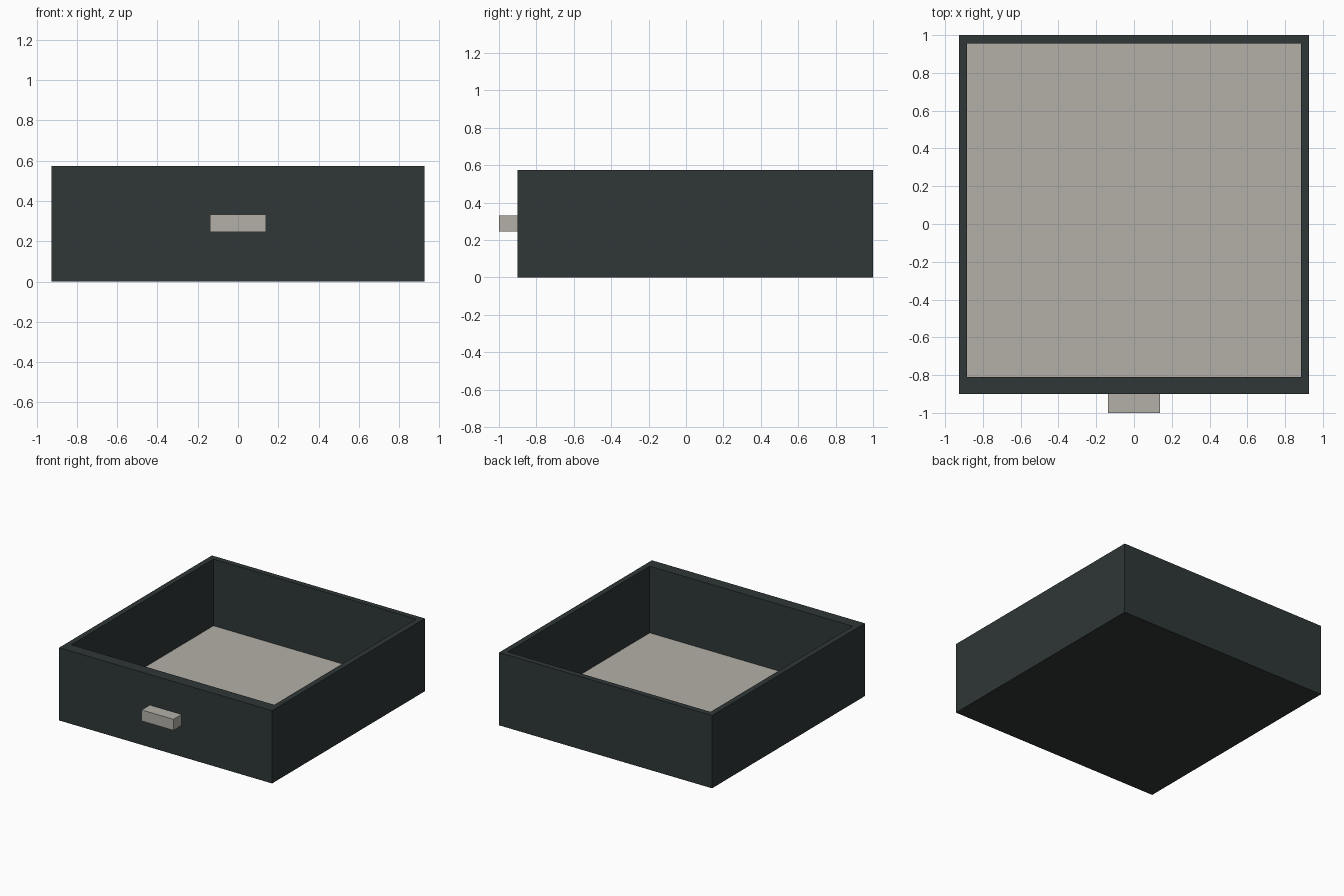
import bpy, bmesh

if "Cube" in bpy.data.objects:
    bpy.data.objects.remove(bpy.data.objects["Cube"])


def material(name, rgb):
    m = bpy.data.materials.new(name)
    m.diffuse_color = (*rgb, 1)
    m.use_nodes = True
    m.node_tree.nodes["Principled BSDF"].inputs["Base Color"].default_value = m.diffuse_color
    return m


dark = material("dark slate", (0.028, 0.038, 0.037))
beige = material("warm grey", (0.45, 0.435, 0.39))


def box(name, x, y, z, mat):
    """Box from (min, max) ranges on each axis."""
    bm = bmesh.new()
    bmesh.ops.create_cube(bm, size=1)
    for v in bm.verts:
        v.co = [r[0] if c < 0 else r[1] for c, r in zip(v.co, (x, y, z))]
    me = bpy.data.meshes.new(name)
    bm.to_mesh(me)
    bm.free()
    me.materials.append(mat)
    ob = bpy.data.objects.new(name, me)
    bpy.context.collection.objects.link(ob)
    return ob


W, H = 0.927, 0.573            # half width, height
IN_X, IN_Y = 0.883, (-0.81, 0.956)  # inner cavity
FLOOR = 0.048

# Drawer tray: solid block whose top is inset and pushed down to the floor
tray = box("drawer_tray", (-W, W), (-0.9, 1.0), (0, H), dark)
tray.data.materials.append(beige)
bm = bmesh.new()
bm.from_mesh(tray.data)
top = max(bm.faces, key=lambda f: f.calc_center_median().z)
bmesh.ops.inset_individual(bm, faces=[top], thickness=0.02)
for v in top.verts:
    v.co.x = IN_X if v.co.x > 0 else -IN_X
    v.co.y = IN_Y[1] if v.co.y > 0 else IN_Y[0]
bmesh.ops.inset_individual(bm, faces=[top], thickness=0.0)
for v in top.verts:
    v.co.z = FLOOR
top.material_index = 1         # pale floor lining
bm.normal_update()
bm.to_mesh(tray.data)
bm.free()

# Handle block on the front
box("handle", (-0.138, 0.138), (-1.0, -0.9), (0.245, 0.332), beige)
